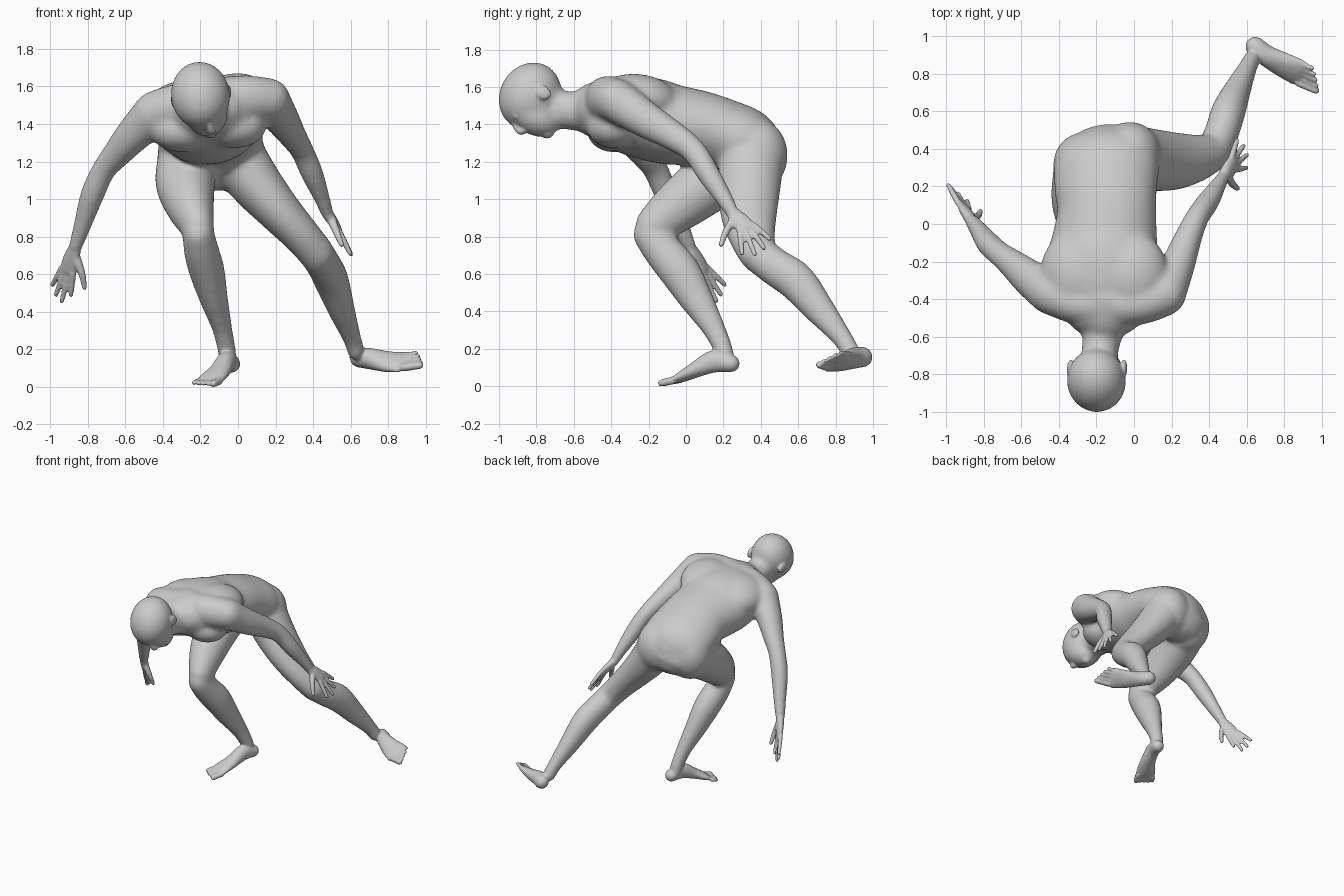
import bpy, bmesh, math
from mathutils import Vector, Matrix

V = Vector


def tube(bm, pts, side=(1, 0, 0), seg=24, steps=5):
    """Smooth elliptical tube; each point is x, y, z, side radius, depth radius."""
    P = [V(p) for p in pts]
    P = [2 * P[0] - P[1]] + P + [2 * P[-1] - P[-2]]
    path = []
    for i in range(1, len(P) - 2):
        a, b, c, d = P[i - 1:i + 3]
        for k in range(steps):
            t = k / steps
            path.append(0.5 * (2 * b + (c - a) * t + (2 * a - 5 * b + 4 * c - d) * t * t
                               + (3 * b - a - 3 * c + d) * t ** 3))
    path.append(P[-2])
    rings = []
    n = len(path)
    for i, p in enumerate(path):
        t = (V(path[min(i + 1, n - 1)][:3]) - V(path[max(i - 1, 0)][:3])).normalized()
        s = V(side)
        s = (s - t * s.dot(t)).normalized()
        u = t.cross(s)
        ra, rb = max(p[3], 0.004), max(p[4], 0.004)
        angles = [0]
        if i == 0:
            angles = [-85, -60, -30, 0]
        elif i == n - 1:
            angles = [0, 30, 60, 85]
        for g in angles:
            g = math.radians(g)
            c = V(p[:3]) + t * min(ra, rb) * math.sin(g)
            k = math.cos(g)
            rings.append([bm.verts.new(c + s * ra * k * math.cos(2 * math.pi * j / seg)
                                       + u * rb * k * math.sin(2 * math.pi * j / seg))
                          for j in range(seg)])
    for r, q in zip(rings, rings[1:]):
        for j in range(seg):
            bm.faces.new((r[j], r[(j + 1) % seg], q[(j + 1) % seg], q[j]))
    bm.faces.new(rings[0])
    bm.faces.new(rings[-1])


def blob(bm, centre, radii, side=(1, 0, 0), fwd=(0, -1, 0)):
    """Ellipsoid with radii along side, forward and up."""
    f = V(fwd).normalized()
    s = V(side)
    s = (s - f * s.dot(f)).normalized()
    rot = Matrix((s, f, s.cross(f))).transposed().to_4x4()
    m = Matrix.Translation(centre) @ rot @ Matrix.Diagonal((*radii, 1))
    bmesh.ops.create_icosphere(bm, subdivisions=4, radius=1, matrix=m)


def hand(bm, wrist, knuckle, side, tips, thumb):
    w, k, s = V(wrist), V(knuckle), V(side).normalized()
    tube(bm, [(*w, .036, .031), (*w.lerp(k, .5), .05, .028), (*k, .052, .021)], s)
    for i, tip in enumerate(tips):
        b = k + s * (1.5 - i) * .028
        m = b.lerp(V(tip), .5)
        e = b.lerp(V(tip), .96)
        tube(bm, [(*b, .017, .017), (*m, .016, .016), (*e, .013, .013)], s, 12, 3)
    b = w.lerp(k, .3) + s * .02
    tube(bm, [(*b, .026, .022), (*(b.lerp(V(thumb), .5) + s * .012), .02, .019),
              (*b.lerp(V(thumb), .95), .014, .014)], (0.3, 0.2, 1), 12, 3)


def toes(bm, ball, fwd, side):
    b, f, s = V(ball), V(fwd), V(side).normalized()
    for i in range(5):
        base = b + s * (.058 - i * .031)
        length = (1.0, 1.0, .9, .78, .62)[i]
        r = .022 if i == 0 else .0145
        tube(bm, [(*base, r, r), (*(base + f * length), r * .9, r * .9)], s, 12, 3)


def to_object(bm, name):
    bmesh.ops.recalc_face_normals(bm, faces=bm.faces[:])
    me = bpy.data.meshes.new(name)
    bm.to_mesh(me)
    bm.free()
    ob = bpy.data.objects.new(name, me)
    bpy.context.collection.objects.link(ob)
    return ob


def fuse(ob, voxel, rounds):
    """Weld overlapping volumes into one skin and relax it."""
    bpy.ops.object.select_all(action='DESELECT')
    ob.select_set(True)
    bpy.context.view_layer.objects.active = ob
    m = ob.modifiers.new("skin", 'REMESH')
    m.mode, m.voxel_size = 'VOXEL', voxel
    s = ob.modifiers.new("relax", 'SMOOTH')
    s.factor, s.iterations = 0.5, rounds
    for name in ("skin", "relax"):
        bpy.ops.object.modifier_apply(modifier=name)


core = bmesh.new()
# torso, leaning forward
tube(core, [(-.14, -.45, 1.48, .23, .16), (-.155, -.34, 1.46, .29, .2), (-.165, -.2, 1.435, .305, .22),
            (-.155, -.08, 1.405, .282, .215), (-.145, .07, 1.385, .265, .2), (-.15, .2, 1.345, .275, .195),
            (-.145, .31, 1.29, .28, .2), (-.135, .36, 1.22, .25, .175)], (1, .05, .12), 40)
# shoulder girdle, chest muscles, shoulder blades, buttocks
tube(core, [(-.44, -.37, 1.47, .115, .115), (-.3, -.42, 1.5, .115, .125), (-.14, -.43, 1.525, .12, .125),
            (.04, -.42, 1.54, .115, .125), (.165, -.375, 1.535, .115, .115)], (0, 1, 0))
for x, z in ((-.3, 1.37), (-.02, 1.39)):
    blob(core, (x, -.385, z), (.17, .145, .115))
blob(core, (-.3, -.25, 1.5), (.2, .22, .135), (1, 0, .2), (0, -1, .1))
blob(core, (-.01, -.26, 1.54), (.19, .22, .135), (1, 0, .05), (0, -1, .1))
blob(core, (-.26, .32, 1.22), (.17, .17, .2))
blob(core, (-.02, .37, 1.24), (.165, .175, .2))
blob(core, (-.14, .34, 1.26), (.2, .185, .18))
# neck and trapezius
tube(core, [(-.13, -.4, 1.51, .2, .15), (-.15, -.49, 1.5, .15, .13), (-.168, -.59, 1.475, .108, .105),
            (-.185, -.7, 1.495, .097, .1)])
# standing leg
tube(core, [(-.27, .29, 1.21, .16, .175), (-.28, .12, 1.09, .16, .16), (-.255, -.04, .97, .13, .14),
            (-.215, -.175, .86, .09, .106)])
tube(core, [(-.212, -.195, .825, .084, .095), (-.195, -.125, .73, .094, .104), (-.165, -.035, .62, .095, .11),
            (-.13, .05, .48, .077, .093), (-.085, .145, .32, .055, .065), (-.06, .2, .2, .05, .053),
            (-.05, .215, .13, .047, .05)])
# trailing leg
tube(core, [(.0, .35, 1.22, .175, .155), (.1, .34, 1.08, .168, .14), (.22, .335, .94, .155, .118),
            (.33, .35, .82, .13, .103), (.42, .38, .715, .103, .096)], (0, 1, 0))
tube(core, [(.415, .375, .72, .094, .1), (.465, .48, .64, .092, .102), (.5, .59, .565, .092, .105),
            (.55, .71, .42, .073, .085), (.605, .83, .27, .051, .058), (.63, .88, .19, .048, .053)], (1, 0, 0))
# upper arms and forearms
tube(core, [(-.44, -.37, 1.465, .118, .118), (-.56, -.285, 1.345, .094, .104), (-.65, -.21, 1.24, .076, .082),
            (-.715, -.16, 1.16, .065, .069), (-.775, -.105, 1.03, .065, .065), (-.83, -.03, .86, .049, .051),
            (-.868, .02, .745, .038, .041)], (1, 0, 0))
tube(core, [(.16, -.375, 1.535, .118, .118), (.235, -.215, 1.43, .092, .099), (.29, -.07, 1.345, .074, .081),
            (.34, .04, 1.265, .063, .068), (.395, .12, 1.14, .061, .063), (.445, .2, 1.015, .045, .049),
            (.475, .25, .93, .037, .039)], (1, 0, 0))
# skull and jaw, face turned down
tilt = (.98, .02, .17)
look = (.1, -.49, -.87)
blob(core, (-.2, -.834, 1.557), (.158, .187, .163), tilt, look)
blob(core, (-.167, -.81, 1.455), (.112, .107, .15), tilt, look)
body = to_object(core, "body")
fuse(body, .013, 22)

fine = bmesh.new()
# chin, nose, brow, lips, ears
blob(fine, (-.15, -.745, 1.37), (.042, .04, .042), tilt, look)
tube(fine, [(-.155, -.92, 1.42, .016, .02), (-.142, -.888, 1.372, .022, .022),
            (-.14, -.855, 1.375, .028, .016)], tilt, 12, 4)
blob(fine, (-.165, -.91, 1.44), (.085, .025, .025), tilt, look)
blob(fine, (-.148, -.8, 1.37), (.038, .02, .024), tilt, look)
for x, z, lean in ((-.052, 1.575, .5), (-.34, 1.525, -.5)):
    blob(fine, (x, -.765, z), (.016, .036, .046), (.98, .2 * lean, .17), look)
# hands
hand(fine, (-.868, .02, .745), (-.908, .09, .625), (.7, -.6, -.3),
     [(-.89, .125, .49), (-.94, .165, .455), (-.972, .19, .49), (-.99, .21, .545)], (-.815, .07, .525))
hand(fine, (.475, .25, .93), (.53, .325, .85), (.2, -.85, -.4),
     [(.6, .3, .71), (.605, .37, .705), (.585, .42, .74), (.55, .45, .79)], (.555, .185, .755))
# feet
tube(fine, [(-.035, .24, .127, .048, .047), (-.06, .15, .138, .05, .06), (-.095, .05, .092, .06, .042),
            (-.135, -.02, .055, .075, .028), (-.15, -.045, .042, .075, .02)], (.9, -.35, 0))
toes(fine, (-.155, -.05, .036), (-.03, -.06, -.014), (.9, -.35, 0))
tube(fine, [(.645, .945, .162, .052, .055), (.705, .897, .155, .057, .056), (.79, .85, .14, .073, .044),
            (.86, .815, .137, .084, .03), (.885, .8, .137, .084, .022)], (-.1, -.75, -.5))
toes(fine, (.885, .8, .14), (.09, -.04, .012), (-.1, -.75, -.5))
extremities = to_object(fine, "extremities")

# join everything into one smooth skin
bpy.ops.object.select_all(action='DESELECT')
extremities.select_set(True)
body.select_set(True)
bpy.context.view_layer.objects.active = body
bpy.ops.object.join()
fuse(body, .0078, 4)
low = min(v.co.z for v in body.data.vertices)
body.data.transform(Matrix.Translation((0, 0, -low)))
bpy.ops.object.shade_smooth()
